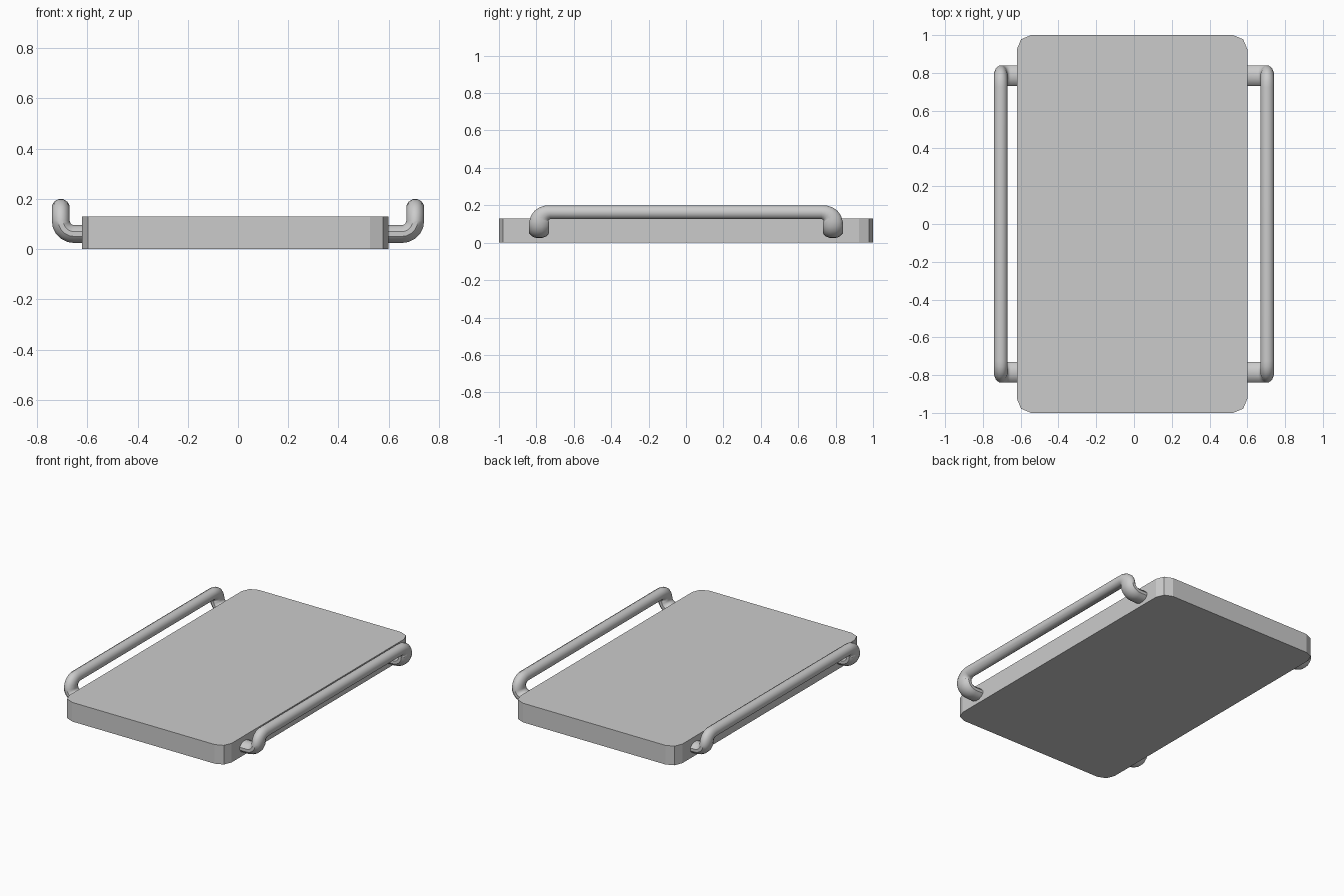
import bpy, bmesh, math
from mathutils import Vector

if "Cube" in bpy.data.objects:
    bpy.data.objects.remove(bpy.data.objects["Cube"])


def make_object(name, bm):
    bmesh.ops.recalc_face_normals(bm, faces=bm.faces)
    mesh = bpy.data.meshes.new(name)
    bm.to_mesh(mesh)
    bm.free()
    ob = bpy.data.objects.new(name, mesh)
    bpy.context.collection.objects.link(ob)
    return ob


# Tray slab: a box with two-segment rounded vertical corners
bm = bmesh.new()
bmesh.ops.create_cube(bm, size=1)
for v in bm.verts:
    v.co = Vector((v.co.x * 1.22 - 0.01, v.co.y * 2, (v.co.z + 0.5) * 0.13))
uprights = [e for e in bm.edges if abs(e.verts[0].co.z - e.verts[1].co.z) > 0.1]
bmesh.ops.bevel(bm, geom=uprights, offset=0.075, offset_type='OFFSET',
                segments=2, profile=0.5, affect='EDGES')
make_object("tray_slab", bm)

# Handle cross-sections: (centre, first axis, second axis), half of the handle
X, Y, Z = Vector((1, 0, 0)), Vector((0, 1, 0)), Vector((0, 0, 1))
BAR_X, LEG_Y, BAR_Z, STUB_Z = 0.7055, 0.785, 0.163, 0.06
THIN, WIDE, STEPS, SIDES = 0.037, 0.055, 5, 12


def half_sections():
    secs = [(Vector((0.59, LEG_Y, STUB_Z)), Y * WIDE, Z * THIN)]
    # stub turns upward into the leg
    r = 0.053
    for i in range(STEPS + 1):
        a = math.pi / 2 * i / STEPS
        out = X * math.sin(a) - Z * math.cos(a)
        c = Vector((BAR_X - r, LEG_Y, STUB_Z + r))
        secs.append((c + out * r, Y * WIDE, -out * THIN))
    # leg turns inward into the bar
    ry, rz = 0.06, BAR_Z - STUB_Z - r
    for i in range(1, STEPS + 1):
        t = i / STEPS
        a = math.pi / 2 * t
        c = Vector((BAR_X, LEG_Y - ry, STUB_Z + r))
        out = Y * math.cos(a) + Z * math.sin(a)
        pos = c + Y * (ry * math.cos(a)) + Z * (rz * math.sin(a))
        secs.append((pos, out * (WIDE + (THIN - WIDE) * t), -X * THIN))
    return secs


def flip_y(v):
    return Vector((v.x, -v.y, v.z))


def handle(name, side):
    half = half_sections()
    secs = half + [tuple(flip_y(v) for v in s) for s in reversed(half)]
    bm = bmesh.new()
    rings = []
    for c, u, w in secs:
        ring = []
        for k in range(SIDES):
            a = 2 * math.pi * (k + 0.5) / SIDES
            p = c + u * math.cos(a) + w * math.sin(a)
            ring.append(bm.verts.new((p.x * side, p.y, p.z)))
        rings.append(ring)
    for r0, r1 in zip(rings, rings[1:]):
        for k in range(SIDES):
            n = (k + 1) % SIDES
            bm.faces.new((r0[k], r0[n], r1[n], r1[k]))
    bm.faces.new(rings[0])
    bm.faces.new(rings[-1])
    ob = make_object(name, bm)
    bpy.ops.object.select_all(action='DESELECT')
    ob.select_set(True)
    bpy.context.view_layer.objects.active = ob
    bpy.ops.object.shade_smooth_by_angle(angle=math.radians(40))


# Handles on both long sides
handle("handle_right", 1)
handle("handle_left", -1)
